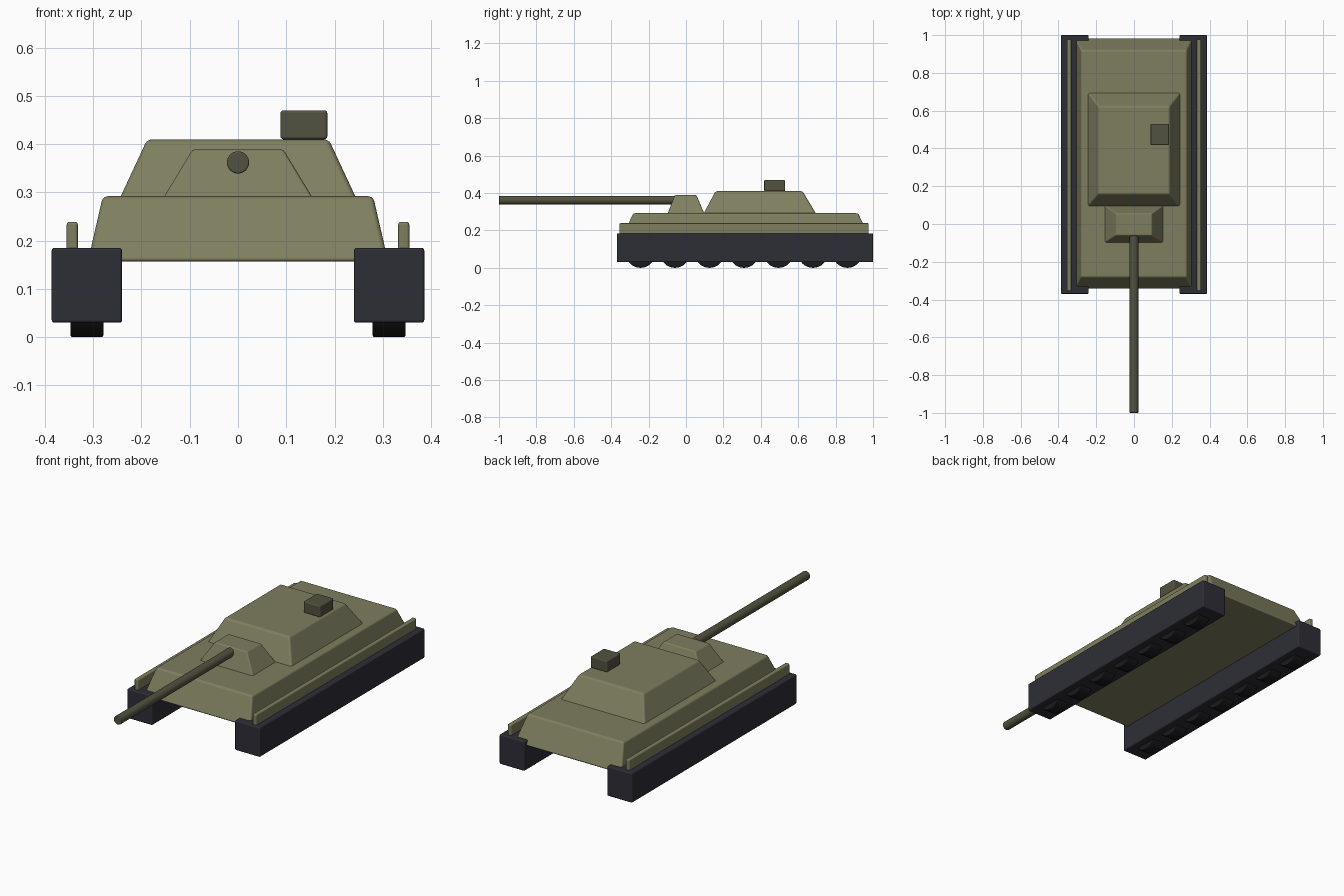
import bpy
import bmesh
import math
from mathutils import Matrix

cube = bpy.data.objects.get("Cube")
if cube:
    bpy.data.objects.remove(cube, do_unlink=True)


def material(name, color):
    mat = bpy.data.materials.new(name)
    mat.use_nodes = True
    mat.diffuse_color = (*color, 1)
    bsdf = next(n for n in mat.node_tree.nodes if n.type == 'BSDF_PRINCIPLED')
    bsdf.inputs["Base Color"].default_value = (*color, 1)
    bsdf.inputs["Roughness"].default_value = 0.8
    return mat


olive = material("olive", (0.21, 0.21, 0.115))
dark_olive = material("dark olive", (0.085, 0.085, 0.052))
track_grey = material("track grey", (0.027, 0.027, 0.037))
wheel_black = material("wheel black", (0.01, 0.01, 0.012))


def finish(name, bm, mat, bevel):
    """Turn a bmesh into an object with softly rounded edges."""
    bmesh.ops.recalc_face_normals(bm, faces=bm.faces)
    mesh = bpy.data.meshes.new(name)
    bm.to_mesh(mesh)
    bm.free()
    mesh.shade_smooth()
    mesh.materials.append(mat)
    obj = bpy.data.objects.new(name, mesh)
    bpy.context.collection.objects.link(obj)
    mod = obj.modifiers.new("Rounded edges", 'BEVEL')
    mod.width = bevel
    mod.segments = 3
    mod.harden_normals = True
    return obj


def frustum(name, mat, low, high, bevel=0.006):
    """Block between two rectangles, each given as (x0, x1, y0, y1, z)."""
    bm = bmesh.new()
    rings = []
    for x0, x1, y0, y1, z in (low, high):
        corners = ((x0, y0), (x1, y0), (x1, y1), (x0, y1))
        rings.append([bm.verts.new((x, y, z)) for x, y in corners])
    bm.faces.new(rings[0])
    bm.faces.new(rings[1])
    for i in range(4):
        j = (i + 1) % 4
        bm.faces.new((rings[0][i], rings[0][j], rings[1][j], rings[1][i]))
    return finish(name, bm, mat, bevel)


def box(name, mat, x0, x1, y0, y1, z0, z1, bevel=0.005):
    return frustum(name, mat, (x0, x1, y0, y1, z0), (x0, x1, y0, y1, z1), bevel)


def cylinder(name, mat, radius, depth, center, axis, bevel=0.003):
    bm = bmesh.new()
    turn = Matrix.Rotation(math.pi / 2, 4, 'Y' if axis == 'X' else 'X')
    bmesh.ops.create_cone(bm, cap_ends=True, segments=32, radius1=radius,
                          radius2=radius, depth=depth,
                          matrix=Matrix.Translation(center) @ turn)
    return finish(name, bm, mat, bevel)


# Hull and fighting compartment
frustum("hull", olive, (-0.311, 0.311, -0.345, 0.985, 0.157),
        (-0.28, 0.28, -0.282, 0.92, 0.292), 0.01)
frustum("casemate", olive, (-0.25, 0.25, 0.087, 0.703, 0.277),
        (-0.188, 0.188, 0.158, 0.623, 0.41), 0.01)

# Gun
frustum("gun_mantlet", olive, (-0.16, 0.16, -0.102, 0.102, 0.28),
        (-0.094, 0.094, -0.06, 0.056, 0.389), 0.006)
cylinder("gun_barrel", dark_olive, 0.023, 1.0, (0, -0.5, 0.362), 'Y', 0.004)

# Roof hatch
box("commander_hatch", dark_olive, 0.088, 0.185, 0.418, 0.53, 0.41, 0.47, 0.006)

# Running gear on both sides
for side, s in (("left", 1), ("right", -1)):
    def span(a, b):
        return sorted((s * a, s * b))

    box(side + "_track", track_grey, *span(0.24, 0.386), -0.37, 1.0, 0.03, 0.185, 0.006)
    box(side + "_side_rail", olive, *span(0.332, 0.355), -0.355, 0.977, 0.175, 0.239, 0.006)
    for i in range(7):
        cylinder(f"{side}_road_wheel_{i + 1}", wheel_black, 0.079, 0.068,
                 (s * 0.313, -0.243 + i * 0.1843, 0.079), 'X', 0.004)
